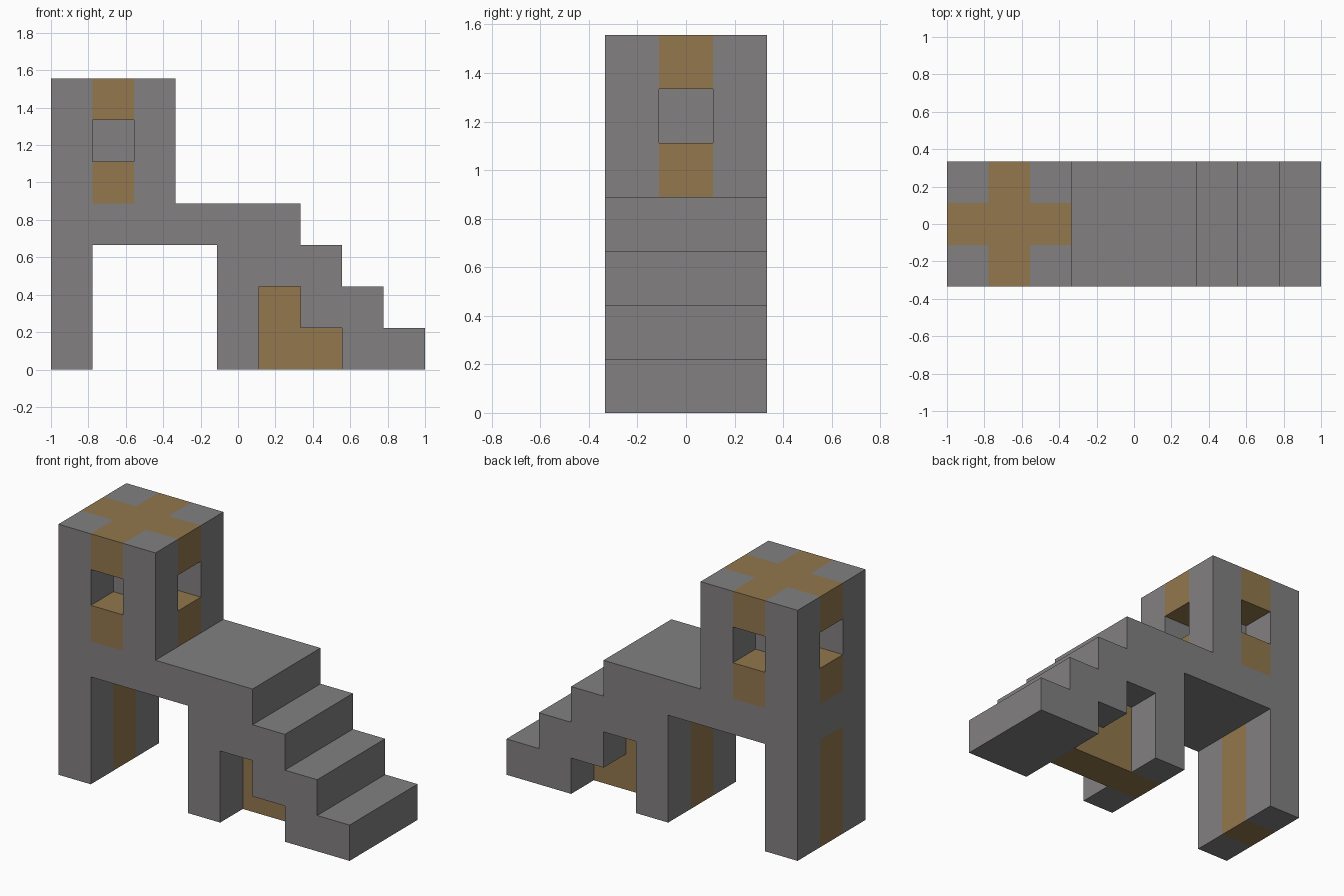
import bpy
import bmesh
from math import radians
from mathutils import Vector

cube = bpy.data.objects.get("Cube")
if cube:
    bpy.data.objects.remove(cube, do_unlink=True)

U = 2 / 9                          # edge of one building block
ORIGIN = Vector((-4.5, -1.5, 0))   # corner of the block grid


def material(name, color):
    m = bpy.data.materials.new(name)
    m.use_nodes = True
    m.diffuse_color = color
    m.node_tree.nodes["Principled BSDF"].inputs["Base Color"].default_value = color
    return m


stone = material("grey stone", (0.223, 0.216, 0.219, 1))
wood = material("brown wood", (0.287, 0.184, 0.074, 1))

cells = {}   # block position -> part name
mats = {}    # part name -> material


def fill(part, mat, xs, ys, zs):
    """Claim a box of blocks (ranges are start, stop) for a part."""
    mats[part] = mat
    for x in range(*xs):
        for y in range(*ys):
            for z in range(*zs):
                cells[x, y, z] = part


def carve(xs, ys, zs):
    for x in range(*xs):
        for y in range(*ys):
            for z in range(*zs):
                cells.pop((x, y, z), None)


WIDE, MID = (0, 3), (1, 2)

# Legs, deck and tower
fill("outer_leg", stone, (0, 1), WIDE, (0, 3))
fill("inner_leg", stone, (4, 5), WIDE, (0, 3))
fill("deck", stone, (0, 6), WIDE, (3, 4))
fill("tower", stone, (0, 3), WIDE, (4, 7))

# Steps descending from the deck
for n in range(4):
    fill("stairs", stone, (5 + n, 6 + n), WIDE, (0, 3 - max(n - 1, 0)))

# Stepped recesses on both sides of the stairs, with a wooden wall between
for side in ((0, 1), (2, 3)):
    carve((5, 6), side, (0, 2))
    carve((6, 7), side, (0, 1))
fill("recess_wall", wood, (5, 6), MID, (0, 2))
fill("recess_wall", wood, (6, 7), MID, (0, 1))

# Wooden core of each leg
fill("outer_leg_core", wood, (0, 1), MID, (0, 3))
fill("inner_leg_core", wood, (4, 5), MID, (0, 3))

# Wooden crosses below and above the windows
for part, z in (("lower_cross", 4), ("roof_cross", 6)):
    fill(part, wood, (0, 3), MID, (z, z + 1))
    fill(part, wood, (1, 2), WIDE, (z, z + 1))

# Window niches around a solid stone core
carve((0, 3), MID, (5, 6))
carve((1, 2), WIDE, (5, 6))
fill("window_core", stone, (1, 2), MID, (5, 6))


def build(part):
    """Make one part from the exposed sides of its blocks."""
    bm = bmesh.new()
    for pos in [c for c, p in cells.items() if p == part]:
        for axis in range(3):
            for sign in (-1, 1):
                n = Vector((0, 0, 0))
                n[axis] = sign
                if tuple(int(a + b) for a, b in zip(pos, n)) in cells:
                    continue
                u = Vector((0, 0, 0))
                u[(axis + 1) % 3] = 0.5
                v = n.cross(u)
                mid = Vector(pos) + Vector((0.5, 0.5, 0.5)) + n / 2 + ORIGIN
                corners = (mid - u - v, mid + u - v, mid + u + v, mid - u + v)
                bm.faces.new([bm.verts.new(c * U) for c in corners])
    bmesh.ops.remove_doubles(bm, verts=bm.verts, dist=0.001)
    bmesh.ops.dissolve_limit(bm, angle_limit=radians(1),
                             verts=bm.verts, edges=bm.edges)
    mesh = bpy.data.meshes.new(part)
    bm.to_mesh(mesh)
    bm.free()
    mesh.materials.append(mats[part])
    bpy.context.collection.objects.link(bpy.data.objects.new(part, mesh))


for name in mats:
    build(name)
